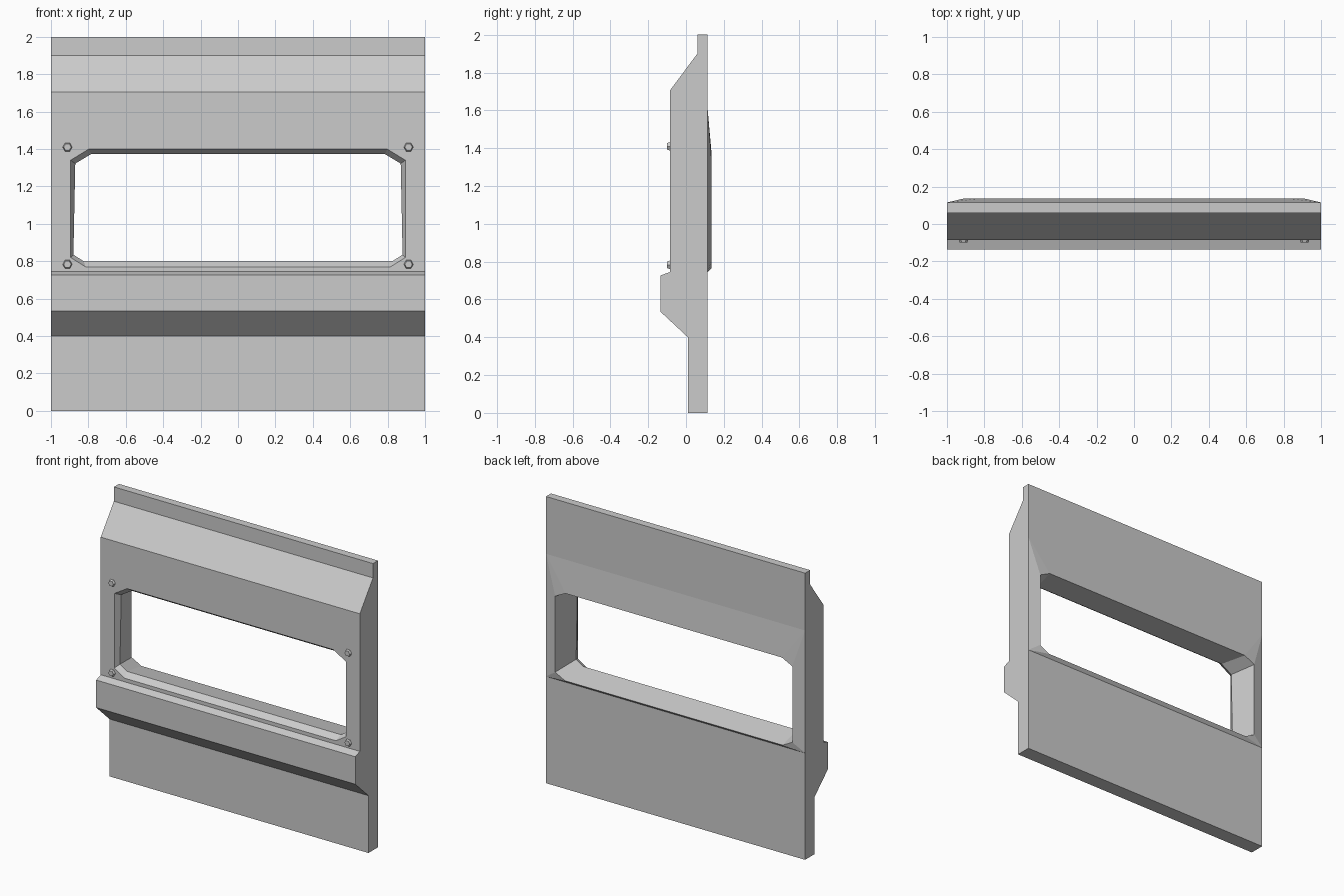
import bpy, bmesh, math
from mathutils import Matrix

if "Cube" in bpy.data.objects:
    bpy.data.objects.remove(bpy.data.objects["Cube"])

# side profile (y, z), counter-clockwise from the front bottom edge
PROFILE = [(0.01, 0), (0.115, 0), (0.115, 0.745), (0.115, 1.6), (0.115, 2), (0.06, 2),
           (0.06, 1.9), (-0.085, 1.705), (-0.085, 0.745), (-0.135, 0.727),
           (-0.135, 0.535), (0.01, 0.4)]
BACK_EDGE, FRONT_EDGE = 2, 7   # profile edges pierced by the window

# window rings: depth y and right half outline (x, z), bottom to top
RINGS = [
    (-0.085, [(0.815, 0.77), (0.895, 0.82), (0.895, 1.34), (0.797, 1.4)]),
    (-0.045, [(0.825, 0.8), (0.88, 0.835), (0.87, 1.322), (0.787, 1.372)]),
    (0.135, [(0.84, 0.765), (0.915, 0.805), (0.915, 1.335), (0.835, 1.375)]),
]


def finish(bm, name):
    bmesh.ops.recalc_face_normals(bm, faces=bm.faces)
    mesh = bpy.data.meshes.new(name)
    bm.to_mesh(mesh)
    bm.free()
    obj = bpy.data.objects.new(name, mesh)
    bpy.context.collection.objects.link(obj)
    return obj


def ring(bm, y, half):
    pts = half + [(-x, z) for x, z in reversed(half)]
    return [bm.verts.new((x, y, z)) for x, z in pts]


def frame(bm, corners, octagon):
    # fill between a rectangle and an octagon
    for k in range(4):
        a, b, c = (octagon[(2 * k + i) % 8] for i in range(3))
        bm.faces.new((corners[k], a, b))
        bm.faces.new((corners[k], b, c, corners[(k + 1) % 4]))


# wall panel with end caps and profile strips
bm = bmesh.new()
right = [bm.verts.new((1, y, z)) for y, z in PROFILE]
left = [bm.verts.new((-1, y, z)) for y, z in PROFILE]
bm.faces.new(right)
bm.faces.new(left[::-1])
n = len(PROFILE)
for i in range(n):
    if i not in (BACK_EDGE, FRONT_EDGE):
        j = (i + 1) % n
        bm.faces.new((right[i], left[i], left[j], right[j]))

# window opening: front face, tapered reveal, raised back surround
loops = [ring(bm, y, half) for y, half in RINGS]
frame(bm, [right[8], right[7], left[7], left[8]], loops[0])
frame(bm, [right[2], right[3], left[3], left[2]], loops[2])
for a, b in zip(loops, loops[1:]):
    for i in range(8):
        j = (i + 1) % 8
        bm.faces.new((a[i], a[j], b[j], b[i]))
finish(bm, "window_wall_panel")

# hexagonal bolts at the window corners
for side, x in (("right", 0.912), ("left", -0.912)):
    for level, z in (("lower", 0.783), ("upper", 1.41)):
        bm = bmesh.new()
        place = (Matrix.Translation((x, -0.092, z)) @ Matrix.Rotation(math.pi / 2, 4, 'X')
                 @ Matrix.Rotation(math.pi / 2, 4, 'Z'))
        bmesh.ops.create_cone(bm, cap_ends=True, segments=6, radius1=0.026,
                              radius2=0.02, depth=0.016, matrix=place)
        # make a corner of the hexagon point sideways
        if abs(max(v.co.x for v in bm.verts) - x - 0.026) > 0.001:
            bmesh.ops.rotate(bm, verts=bm.verts, cent=(x, 0, z),
                             matrix=Matrix.Rotation(math.pi / 6, 3, 'Y'))
        finish(bm, f"bolt_{level}_{side}")
